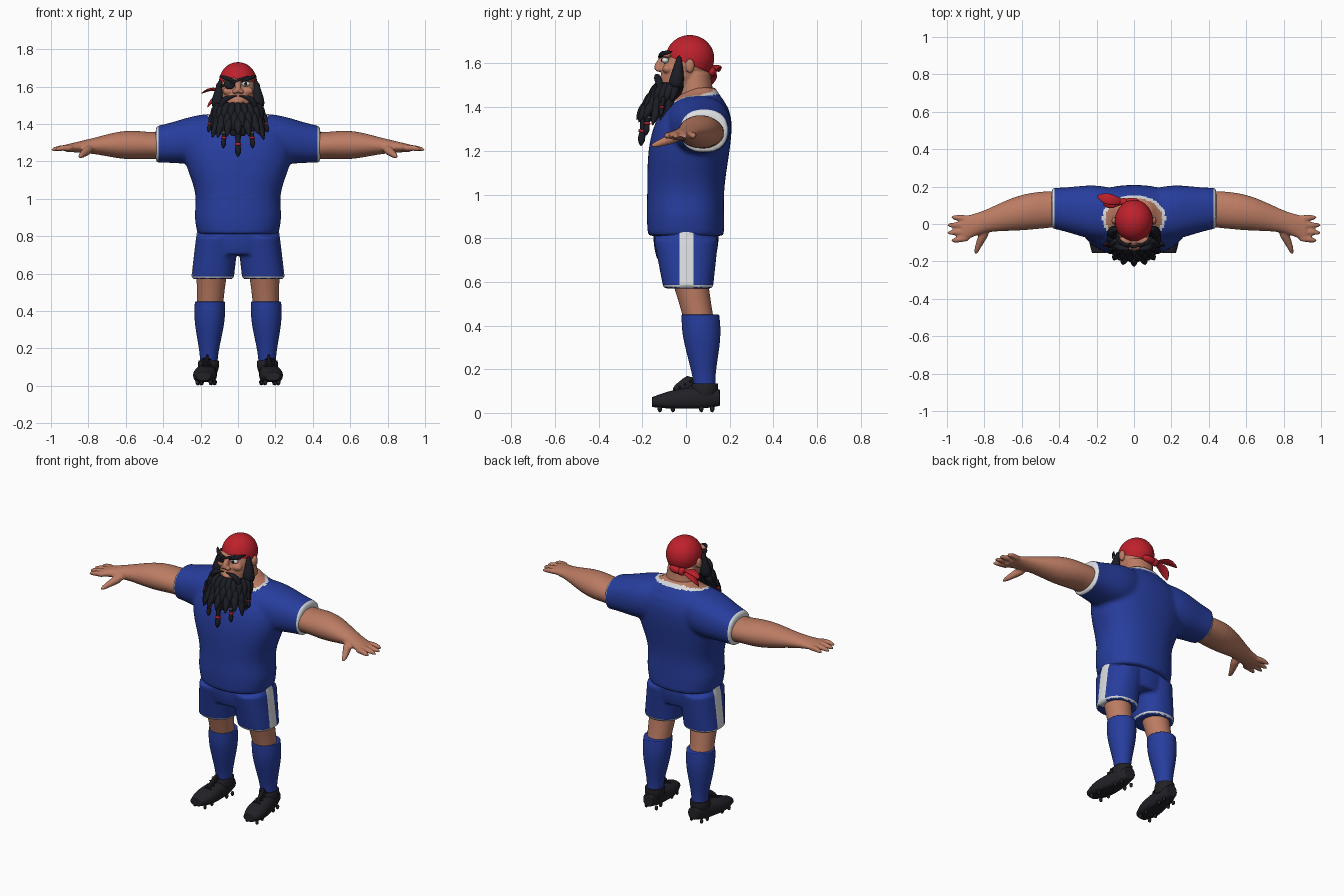
import bpy, bmesh, math, random
from mathutils import Vector, Matrix

random.seed(4)
cube = bpy.data.objects.get("Cube")
if cube:
    bpy.data.objects.remove(cube)


def material(name, *rgb):
    m = bpy.data.materials.new(name)
    m.use_nodes = True
    m.diffuse_color = (*rgb, 1)
    m.node_tree.nodes["Principled BSDF"].inputs["Base Color"].default_value = (*rgb, 1)
    m.node_tree.nodes["Principled BSDF"].inputs["Roughness"].default_value = .8
    return m


BLUE = material("kit blue", .02, .047, .34)
WHITE = material("trim white", .72, .74, .76)
SKIN = material("tan skin", .5, .2, .125)
RED = material("bandana red", .52, .015, .025)
HAIR = material("black hair", .011, .012, .018)
SHOE = material("shoe black", .016, .015, .02)
STEEL = material("bead grey", .3, .33, .38)
SIDES = (("left", 1), ("right", -1))
ACROSS = {"x": (Vector((0, 1, 0)), Vector((0, 0, 1))),
          "y": (Vector((1, 0, 0)), Vector((0, 0, 1))),
          "z": (Vector((1, 0, 0)), Vector((0, 1, 0)))}


def along(points, t):
    """Point on the smooth curve steered by the given points."""
    while len(points) > 1:
        points = [a.lerp(b, t) for a, b in zip(points, points[1:])]
    return points[0]


def sweep(bm, path, widths, ratio=1, axis=None, square=2, sides=10, mirror=1, floor=-1):
    """Evenly spaced rings along a curve; with an axis the rings stay upright and the ends blunt."""
    path = [Vector((x * mirror, y, z)) for x, y, z in path]
    last = len(widths) - 1
    ratios = ratio if isinstance(ratio, tuple) else (ratio,) * (last + 1)
    whole = (path[-1] - path[0]).normalized()
    stations = [(k / last, widths[k], widths[k] * ratios[k]) for k in range(last + 1)]
    if axis:
        for end in (0, -1):
            t, w, h = stations[end]
            near = abs(t - .02)if end == 0 else t - .02
            extra = [(t, w * .9, h * .9), (t, w, h), (near, w, h)]
            stations = extra + stations[1:] if end == 0 else stations[:-1] + extra[::-1]
    rings = []
    for t, w, h in stations:
        centre = along(path, t)
        if axis:
            u, v = ACROSS[axis]
        else:
            ahead = (along(path, min(t + .05, 1)) - along(path, max(t - .05, 0))).normalized()
            u = ahead.cross(ACROSS["x"][1] if abs(whole.x) > .75 else ACROSS["z"][0]).normalized()
            v = ahead.cross(u)
        ring = []
        for k in range(sides):
            c, s = math.cos(math.tau * k / sides), math.sin(math.tau * k / sides)
            p = (centre + u * w * math.copysign(abs(c) ** (2 / square), c)
                 + v * h * math.copysign(abs(s) ** (2 / square), s))
            p.z = max(p.z, floor)
            ring.append(bm.verts.new(p))
        rings.append(ring)
    for a, b in zip(rings, rings[1:]):
        for k in range(sides):
            bm.faces.new((a[k], a[k - 1], b[k - 1], b[k]))
    bm.faces.new(rings[0])
    bm.faces.new(rings[-1])


def ball(bm, centre, radii, mirror=1):
    x, y, z = centre
    place = Matrix.Translation((x * mirror, y, z)) @ Matrix.Diagonal((*radii, 1))
    bmesh.ops.create_uvsphere(bm, u_segments=20, v_segments=14, radius=1, matrix=place)


def cut(bm, point, normal, clear=False):
    bmesh.ops.bisect_plane(bm, geom=[*bm.verts, *bm.edges, *bm.faces], plane_co=point,
                           plane_no=normal, clear_inner=clear)


def finish(name, bm, *materials, rounding=1, voxel=0, soften=0):
    """Turn the mesh into a smooth object, optionally merging its pieces into one skin."""
    bmesh.ops.recalc_face_normals(bm, faces=bm.faces)
    mesh = bpy.data.meshes.new(name)
    bm.to_mesh(mesh)
    bm.free()
    ob = bpy.data.objects.new(name, mesh)
    bpy.context.collection.objects.link(ob)
    for m in materials:
        mesh.materials.append(m)
    ob.modifiers.new("round", "SUBSURF").levels = rounding
    if voxel:
        merge = ob.modifiers.new("merge", "REMESH")
        merge.mode, merge.voxel_size = "VOXEL", voxel
        ob.modifiers.new("soften", "SMOOTH").iterations = soften
    depsgraph = bpy.context.evaluated_depsgraph_get()
    ob.data = bpy.data.meshes.new_from_object(ob.evaluated_get(depsgraph))
    ob.modifiers.clear()
    ob.data.polygons.foreach_set("use_smooth", [True] * len(ob.data.polygons))
    return ob


def paint(ob, planes, rule):
    """Cut along planes, then pick each face's material from its position."""
    bm = bmesh.new()
    bm.from_mesh(ob.data)
    for point, normal in planes:
        cut(bm, point, normal)
    for face in bm.faces:
        face.material_index = rule(face.calc_center_median(), face.normal)
    bm.to_mesh(ob.data)
    bm.free()


def shirt_rule(c, normal):
    collar = math.hypot(c.x / .15, (c.y - .03) / .11)
    if c.z > 1.38 and collar < 1.13:
        return 2 if collar < 1 else 1
    return int(abs(c.x) > .425)


def shorts_rule(c, normal):
    hem = c.z < .585 and normal.z > -.8
    stripe = -.03 < c.y < .035 and abs(c.x) > .17
    return int(hem or stripe)


# Shirt with sleeves, white cuffs and collar, bare skin inside the collar
bm = bmesh.new()
sweep(bm, [(0, 0, .81), (0, -.02, 1.15), (0, .07, 1.49)], (.22, .24, .22, .25, .29, .3, .27, .1),
      (.8, .75, .8, .73, .65, .62, .6, .7), axis="z", square=2.3, sides=24)
for name, s in SIDES:
    sweep(bm, [(.1, .05, 1.33), (.44, .085, 1.29)], (.14, .15, .14, .12, .11), .9,
          axis="x", square=2.3, sides=24, mirror=s)
shirt = finish("shirt", bm, BLUE, WHITE, SKIN, voxel=.012, soften=5)
paint(shirt, [((s * .425, 0, 0), (1, 0, 0)) for name, s in SIDES], shirt_rule)

# Shorts with side stripes and white hems
bm = bmesh.new()
sweep(bm, [(0, 0, .7), (0, 0, .85)], (.2, .23, .22), .67, axis="z", sides=24)
for name, s in SIDES:
    sweep(bm, [(.137, .01, .57), (.11, 0, .8)], (.115,) * 4, (1, 1.1, 1.2, 1.3),
          axis="z", square=2.3, sides=24, mirror=s)
shorts = finish("shorts", bm, BLUE, WHITE, voxel=.01, soften=3)
paint(shorts, [((0, -.03, 0), (0, 1, 0)), ((0, .035, 0), (0, 1, 0)), ((0, 0, .585), (0, 0, 1))],
      shorts_rule)

for name, s in SIDES:
    # Arm, fingers and thumb
    bm = bmesh.new()
    sweep(bm, [(.38, .08, 1.28), (.65, .08, 1.3), (.92, -.03, 1.27)], (.095, .1, .1, .09, .07, .055, .07),
          (.8, .7, .8, .8, .7, .6, .3), axis="x", sides=24, mirror=s)
    for k in range(4):
        y = .03 - .035 * k
        tip = 1.005 - .012 * (k - 1.5) ** 2
        sweep(bm, [(.88, y, 1.27), (.94, y * 1.1, 1.28), (tip, y * 1.2, 1.26)],
              (.018, .018, .016, .01), mirror=s)
    sweep(bm, [(.79, -.03, 1.27), (.83, -.1, 1.24), (.85, -.165, 1.22)], (.03, .025, .018, .01), mirror=s)
    finish(name + "_arm", bm, SKIN, voxel=.0075, soften=3)

    # Bare knee and sock
    bm = bmesh.new()
    sweep(bm, [(.15, .06, .42), (.14, .015, .62)], (.07, .075, .085), axis="z", sides=20, mirror=s)
    finish(name + "_knee", bm, SKIN, rounding=2)
    bm = bmesh.new()
    sweep(bm, [(.157, .087, .08), (.15, .066, .45)], (.047, .047, .06, .075, .085, .082), 1.07,
          axis="z", sides=20, mirror=s)
    finish(name + "_sock", bm, BLUE, rounding=2)

    # Studded boot with ankle collar, tongue and laces
    bm = bmesh.new()
    sweep(bm, [(.186, -.155, .05), (.157, .155, .07)], (.04, .065, .063, .056, .05, .035),
          (.6, .65, .85, 1, 1.1, 1.1), axis="y", square=2.3, sides=20, mirror=s, floor=.02)
    sweep(bm, [(.16, .08, .07), (.157, .087, .135)], (.05, .06, .055), 1.1, axis="z", sides=20, mirror=s)
    sweep(bm, [(.174, -.06, .09), (.168, 0, .12), (.163, .03, .165)], (.026, .032, .026), .35, mirror=s)
    for k in range(4):
        y, z = -.055 + k * .025, .1 + k * .0125
        sweep(bm, [(.14, y, z), (.17, y, z + .025), (.2, y, z)], (.006,) * 3, sides=6, mirror=s)
    for y in (-.12, -.06, .07, .12):
        for edge in (-.035, .035):
            x = .17 - y / 10 + edge
            sweep(bm, [(x, y, .035), (x, y, 0)], (.014, .01), sides=8, mirror=s)
    finish(name + "_boot", bm, SHOE)

# Head: neck, skull, nose, lip, cheeks, brow ridges and ears
bm = bmesh.new()
sweep(bm, [(0, .045, 1.4), (0, .04, 1.56)], (.11, .095, .085), .85, axis="z", sides=24)
sweep(bm, [(0, -.06, 1.44), (0, .01, 1.57), (0, .015, 1.7)], (.05, .087, .097, .094, .05), 1.1,
      axis="z", sides=24)
sweep(bm, [(0, -.085, 1.645), (0, -.13, 1.6), (0, -.137, 1.565)], (.014, .017, .02, .014))
ball(bm, (0, -.118, 1.52), (.03, .017, .011))
for name, s in SIDES:
    ball(bm, (.018, -.125, 1.573), (.014, .016, .012), s)
    ball(bm, (.05, -.083, 1.575), (.034, .026, .022), s)
    ball(bm, (.045, -.088, 1.637), (.04, .022, .012), s)
    ball(bm, (.106, .018, 1.59), (.014, .022, .034), s)
finish("head", bm, SKIN, voxel=.006, soften=2)

# Bandana cap, knot and loose tails
bm = bmesh.new()
ball(bm, (0, .018, 1.624), (.104, .114, .107))
cut(bm, (0, -.095, 1.64), (0, .4, 1), clear=True)
finish("bandana", bm, RED)
bm = bmesh.new()
knot = (-.055, .118, 1.56)
ball(bm, knot, (.026, .022, .024))
sweep(bm, [(.03, .11, 1.567), (0, .13, 1.56), knot], (.02, .024, .02))
for middle, tip in (((-.14, .13, 1.62), (-.2, .15, 1.56)), ((-.14, .12, 1.56), (-.165, .1, 1.485))):
    sweep(bm, [knot, middle, tip], (.012, .03, .035, .004), .3)
finish("bandana_tails", bm, RED)

# Eye, eyepatch with strap, brows
bm = bmesh.new()
ball(bm, (.043, -.095, 1.614), (.023, .017, .014))
finish("eye_white", bm, WHITE)
bm = bmesh.new()
ball(bm, (.041, -.11, 1.615), (.008, .005, .009))
finish("pupil", bm, HAIR)
bm = bmesh.new()
patch = (-.046, -.115, 1.615)
ball(bm, (-.046, -.1, 1.612), (.031, .02, .027))
sweep(bm, [patch, (-.1, -.08, 1.6), (-.1, .01, 1.595)], (.007,) * 5)
sweep(bm, [patch, (.01, -.135, 1.64), (.06, -.1, 1.655)], (.007,) * 5)
finish("eyepatch", bm, SHOE)
bm = bmesh.new()
for name, s in SIDES:
    sweep(bm, [(.014, -.116, 1.628), (.07, -.125, 1.65), (.1, -.06, 1.655)], (.008, .012, .012, .003), mirror=s)
finish("eyebrows", bm, HAIR)

# Beard: full core, layered locks, sideburns and moustache
bm = bmesh.new()
sweep(bm, [(0, -.17, 1.335), (0, -.06, 1.505)], (.035, .08, .11, .122, .11), .68, axis="z", sides=20)
for layer, count in enumerate((13, 12, 9)):
    top = 1.515 - .042 * layer
    for k in range(count):
        angle = math.radians(-100 + 200 * k / (count - 1))
        length = random.uniform(.085, .12)
        reach = Vector((.12 * math.sin(angle), -.08 * math.cos(angle), 0))
        root = Vector((0, -.055 - .023 * layer, top))
        drop = Vector((0, -.03, -length))
        sweep(bm, [root + reach * .8, root + reach * 1.1 + drop / 2, root + reach * 1.2 + drop],
              (.016, .027, .02, .002), sides=8)
for name, s in SIDES:
    sweep(bm, [(.094, -.03, 1.64), (.105, -.035, 1.56), (.11, -.05, 1.48)], (.008, .022, .036, .04), mirror=s)
    sweep(bm, [(0, -.133, 1.55), (.09, -.15, 1.56), (.09, -.1, 1.5), (.1, -.12, 1.455)],
          (.008, .016, .02, .016, .002), mirror=s)
finish("beard", bm, HAIR)

# Five braids with red bands, two of them with a bead
hair, bands, beads = bmesh.new(), bmesh.new(), bmesh.new()
for k in range(-2, 3):
    length = .15 - .027 * abs(k)
    thick = .13 * length
    root = Vector((.072 * k, -.192 + .0225 * k * k, 1.37 + .02 * k * k))
    tip = root + Vector((.007 * k, -.015, -length))
    sweep(hair, [root, tip], (thick, thick, thick * .7, thick * .7, thick * 1.2, .001), sides=8)
    sweep(bands, [root.lerp(tip, .45), root.lerp(tip, .6)], (thick * 1.1,) * 2)
    if abs(k) == 1:
        sweep(beads, [root.lerp(tip, .25), root.lerp(tip, .35)], (thick * 1.2,) * 2)
finish("braids", hair, HAIR)
finish("braid_bands", bands, RED)
finish("braid_beads", beads, STEEL)
